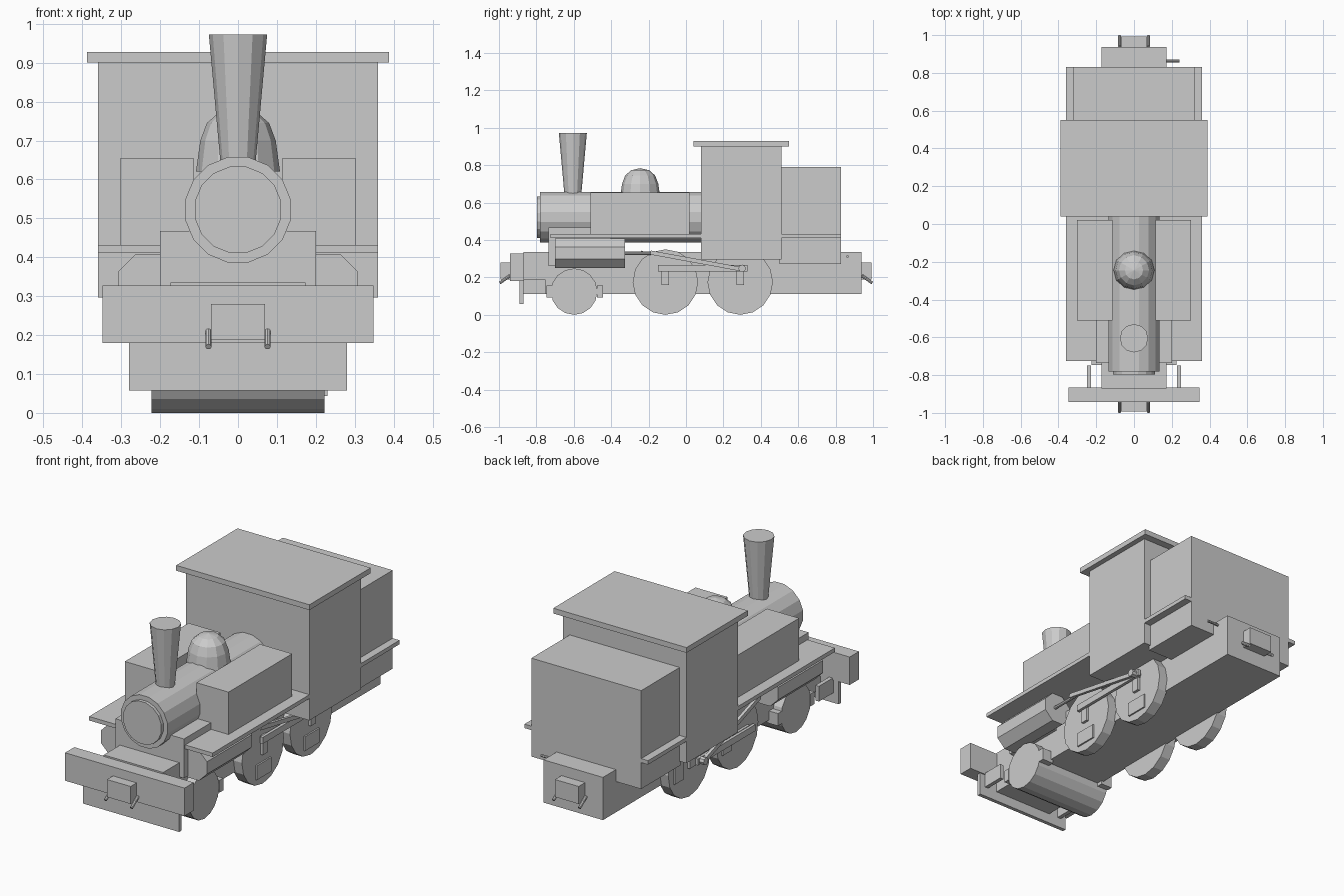
import bpy, bmesh, math
from mathutils import Matrix, Vector

if "Cube" in bpy.data.objects:
    bpy.data.objects.remove(bpy.data.objects["Cube"])


def finish(name, bm):
    bmesh.ops.recalc_face_normals(bm, faces=bm.faces)
    me = bpy.data.meshes.new(name)
    bm.to_mesh(me)
    bm.free()
    ob = bpy.data.objects.new(name, me)
    bpy.context.collection.objects.link(ob)
    return ob


def box(name, x, y, z):
    """Box from (min, max) ranges."""
    bm = bmesh.new()
    bmesh.ops.create_cube(bm, size=1)
    for v in bm.verts:
        v.co = [(r[0] + r[1]) / 2 + c * (r[1] - r[0]) for r, c in zip((x, y, z), v.co)]
    return finish(name, bm)


def rod(name, a, b, r1, r2=None, sides=16, turn=0.0):
    """Cylinder or cone from point a to point b."""
    a, b = Vector(a), Vector(b)
    d = b - a
    bm = bmesh.new()
    bmesh.ops.create_cone(bm, cap_ends=True, segments=sides, radius1=r1,
                          radius2=r1 if r2 is None else r2, depth=d.length)
    rot = d.to_track_quat('Z', 'Y').to_matrix().to_4x4()
    bm.transform(Matrix.Translation((a + b) / 2) @ rot @ Matrix.Rotation(turn, 4, 'Z'))
    return finish(name, bm)


def bar(name, x, a, b, h):
    """Flat bar in the side plane, between (y, z) points a and b."""
    a, b = Vector(a), Vector(b)
    n = Vector((-(b - a).y, (b - a).x)).normalized() * h / 2
    bm = bmesh.new()
    pts = [a + n, b + n, b - n, a - n]
    lo = [bm.verts.new((x[0], p.x, p.y)) for p in pts]
    hi = [bm.verts.new((x[1], p.x, p.y)) for p in pts]
    bm.faces.new(lo)
    bm.faces.new(hi)
    for i in range(4):
        j = (i + 1) % 4
        bm.faces.new((lo[i], lo[j], hi[j], hi[i]))
    return finish(name, bm)


def lathe(name, centre, profile, sides):
    bm = bmesh.new()
    vs = [bm.verts.new((r, 0, z)) for r, z in profile]
    es = [bm.edges.new(p) for p in zip(vs, vs[1:])]
    bmesh.ops.spin(bm, geom=vs + es, cent=(0, 0, 0), axis=(0, 0, 1),
                   angle=math.tau, steps=sides)
    bmesh.ops.remove_doubles(bm, verts=bm.verts, dist=1e-4)
    bm.transform(Matrix.Translation((centre[0], centre[1], 0)))
    return finish(name, bm)


# Chassis, beam and front plate
box("main_frame", (-.173, .173), (-.87, .938), (.11, .335))
box("front_beam", (-.348, .348), (-.942, -.865), (.18, .327))
box("front_guard", (-.28, .28), (-.89, -.87), (.058, .2))
box("running_board", (-.36, .36), (-.725, .83), (.411, .432))
box("smokebox_saddle", (-.2, .2), (-.735, -.4), (.26, .467))

# Boiler, chimney and dome
rod("boiler", (0, -.78, .522), (0, .1, .522), .138, turn=math.pi / 16)
rod("smokebox_door", (0, -.797, .522), (0, -.77, .522), .113, turn=math.pi / 16)
rod("chimney", (0, -.605, .62), (0, -.605, .973), .043, .075, sides=12)
lathe("steam_dome", (0, -.245),
      [(.108, .62), (.097, .70), (.08, .745), (.048, .773), (0, .784)], 12)

# Cab and bunker
box("cab", (-.36, .36), (.08, .51), (.296, .9))
box("cab_roof", (-.388, .388), (.04, .55), (.9, .928))
box("coal_bunker", (-.32, .32), (.5, .83), (.272, .79))
rod("rear_brake_pipe", (.165, .863, .312), (.24, .863, .312), .007, sides=8)

# Couplers at both ends
for end, s, y0 in (("front", -1, .935), ("rear", 1, .93)):
    box(end + "_coupler", (-.069, .069), sorted((s * y0, s * .992)), (.188, .28))
    for x in (-.076, .076):
        rod(end + "_coupler_hook", (x, s * .94, .21), (x, s * .996, .17), .008, sides=8)

# Front roller wheel
rod("front_wheel", (-.222, -.598, .124), (.222, -.598, .124), .124)

for side, s in (("right", 1), ("left", -1)):
    def rx(a, b, s=s):
        return sorted((s * a, s * b))

    # Tanks, cylinders and small brackets
    box(side + "_tank", rx(.115, .302), (-.51, .02), (.425, .655))
    rod(side + "_cylinder", (s * .23, -.7, .33), (s * .23, -.325, .33), .0855,
        sides=8, turn=math.pi / 8)
    box(side + "_guard_bracket", rx(.228, .249), (-.87, -.75), (.11, .19))
    for y in (-.73, -.46):
        box(side + "_brake_block", rx(.16, .225), (y - .016, y + .016), (.092, .157))

    # Driving wheels; cranks are a quarter turn apart left to right
    cy, cz = (0, .073) if s > 0 else (-.073, 0)
    for y in (-.11, .29):
        rod(side + "_driving_wheel", (s * .165, y, .175), (s * .222, y, .175), .175)
        ay, az = cy / .073, cz / .073
        bar(side + "_crank", rx(.21, .236), (y - ay * .015, .175 - az * .015),
            (y + ay * .085, .175 + az * .085), .04)
        bar(side + "_counterweight", rx(.21, .23), (y - ay * .057, .175 - az * .057),
            (y - ay * .132, .175 - az * .132), .122)
    rz = .175 + cz
    bar(side + "_coupling_rod", rx(.234, .25), (-.15 + cy, rz), (.33 + cy, rz), .034)

    # Piston and connecting rods
    py = .3 + cy
    hy = py - .49 + (.02 if s < 0 else 0)
    rod(side + "_piston_rod", (s * .245, -.33, .33), (s * .245, hy + .02, .33), .009, sides=8)
    bar(side + "_connecting_rod", rx(.25, .266), (hy, .333), (py, rz - .005), .022)
    rod(side + "_crank_pin", (s * .22, py, rz), (s * .275, py, rz), .02, sides=8)
